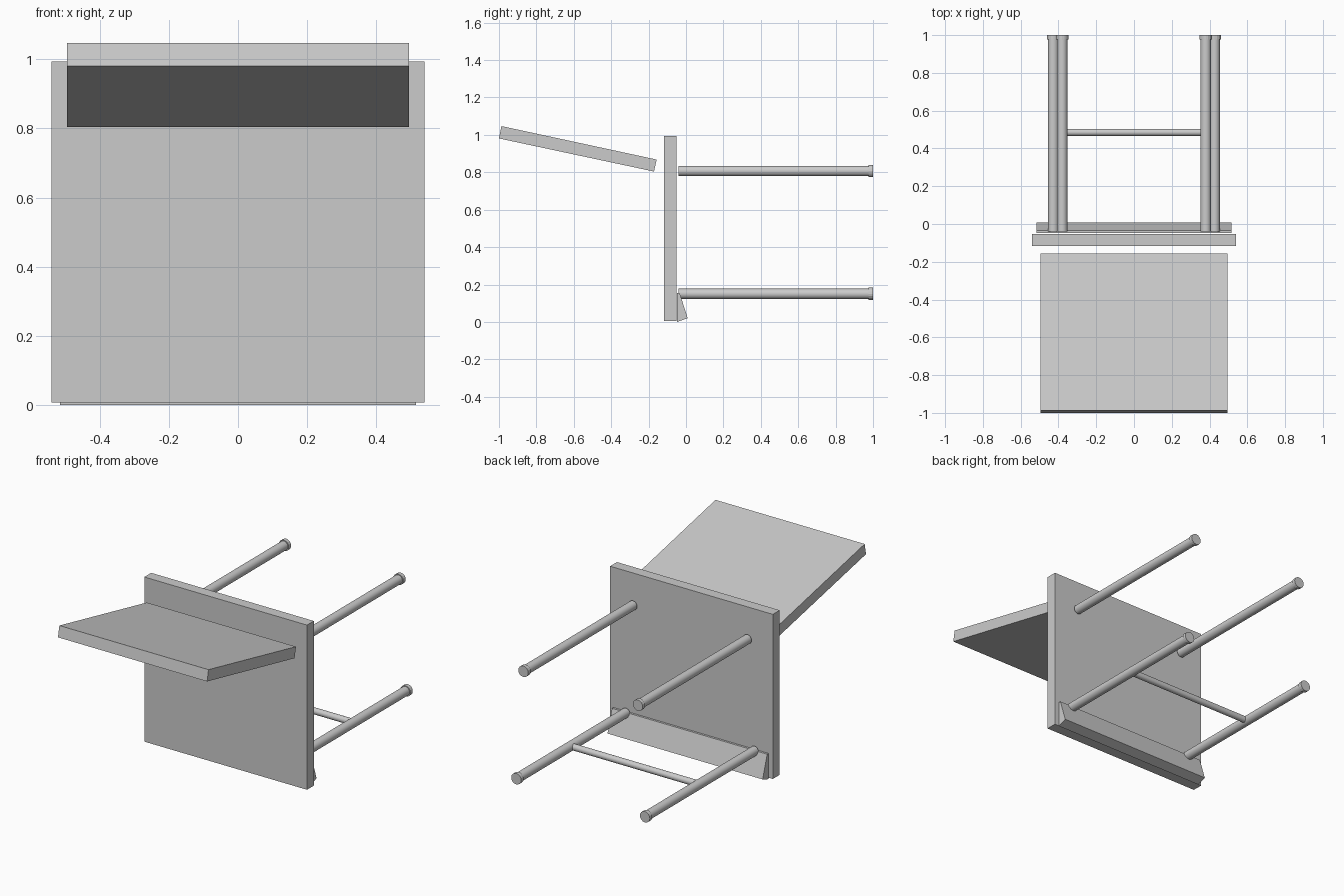
import bpy, bmesh
from math import pi
from mathutils import Matrix, Vector

if "Cube" in bpy.data.objects:
    bpy.data.objects.remove(bpy.data.objects["Cube"])


def finish(bm, name):
    bmesh.ops.recalc_face_normals(bm, faces=bm.faces)
    me = bpy.data.meshes.new(name)
    bm.to_mesh(me)
    bm.free()
    ob = bpy.data.objects.new(name, me)
    bpy.context.collection.objects.link(ob)
    return ob


def panel(name, profile, half_width):
    """Extrude a (y, z) side profile across x."""
    bm = bmesh.new()
    face = bm.faces.new([bm.verts.new((-half_width, y, z)) for y, z in profile])
    new = bmesh.ops.extrude_face_region(bm, geom=[face])["geom"]
    bmesh.ops.translate(bm, vec=(2 * half_width, 0, 0),
                        verts=[v for v in new if isinstance(v, bmesh.types.BMVert)])
    return finish(bm, name)


def rod(name, start, end, radius, sides=32, smooth=True):
    """Capped cylinder between two points."""
    a, b = Vector(start), Vector(end)
    turn = (b - a).to_track_quat('Z', 'Y').to_matrix().to_4x4()
    bm = bmesh.new()
    bmesh.ops.create_cone(bm, cap_ends=True, segments=sides, radius1=radius,
                          radius2=radius, depth=(b - a).length,
                          matrix=Matrix.Translation((a + b) / 2) @ turn)
    for f in bm.faces:
        f.smooth = smooth and len(f.verts) == 4
    for e in bm.edges:
        e.smooth = e.calc_face_angle(0) < pi / 4
    return finish(bm, name)


# Seat slab, standing upright because the chair lies on its back
panel("seat", [(-0.117, 0.006), (-0.052, 0.006), (-0.052, 0.994), (-0.117, 0.994)], 0.54)

# Tilted backrest slab
panel("backrest", [(-0.171, 0.804), (-0.157, 0.868), (-0.987, 1.047), (-1.0, 0.981)], 0.495)

# Wedge strip under the front edge of the seat
panel("front_wedge", [(-0.047, 0.0), (0.009, 0.02), (-0.034, 0.155), (-0.047, 0.155)], 0.515)

# Legs with dark-edged faceted foot caps
for label, x, z in (("upper", 0.38, 0.807), ("lower", 0.427, 0.15)):
    for side, s in (("left", -1), ("right", 1)):
        rod(f"{label}_leg_{side}", (s * x, -0.04, z), (s * x, 0.98, z), 0.0275)
        rod(f"{label}_foot_{side}", (s * x, 0.977, z), (s * x, 1.0, z), 0.033, 16, False)

# Stretcher between the lower legs
rod("stretcher", (-0.427, 0.485, 0.15), (0.427, 0.485, 0.15), 0.019)
